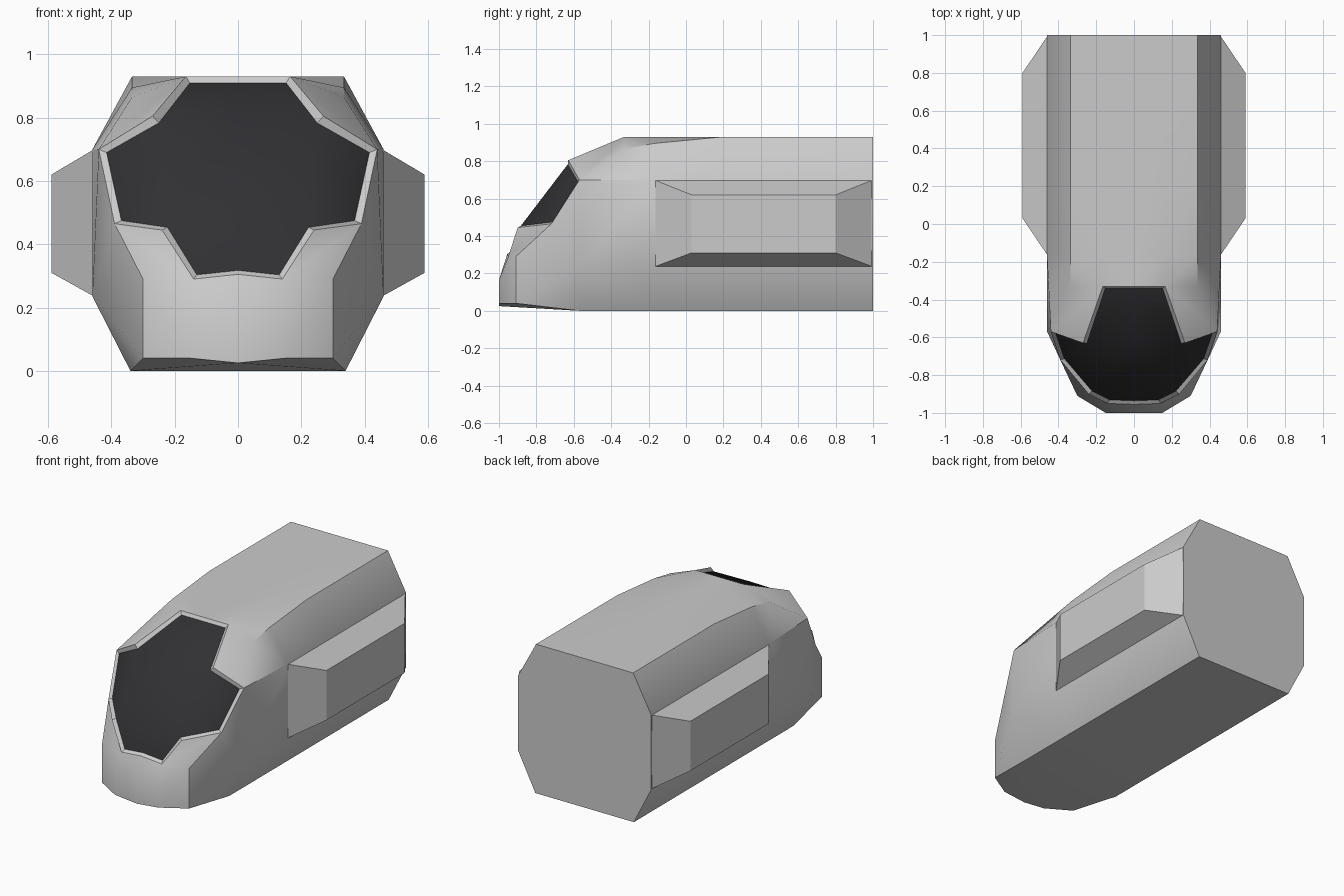
import bpy, bmesh
from math import radians
from mathutils import Vector

if "Cube" in bpy.data.objects:
    bpy.data.objects.remove(bpy.data.objects["Cube"])

dark = bpy.data.materials.new("dark_glass")
dark.diffuse_color = (0.03, 0.03, 0.033, 1)
dark.use_nodes = True
dark.node_tree.nodes["Principled BSDF"].inputs["Base Color"].default_value = dark.diffuse_color


def finish(bm, name, angle, mat=None):
    me = bpy.data.meshes.new(name)
    bm.to_mesh(me)
    bm.free()
    ob = bpy.data.objects.new(name, me)
    bpy.context.collection.objects.link(ob)
    if mat:
        me.materials.append(mat)
    bpy.ops.object.select_all(action='DESELECT')
    ob.select_set(True)
    bpy.context.view_layer.objects.active = ob
    bpy.ops.object.shade_smooth_by_angle(angle=radians(angle))
    return ob


# Named points of the right half of the cab
P = dict(
    # windshield outline, top to bottom
    g0=(.165, -.33, .93), g1=(.27, -.63, .805), g2=(.44, -.57, .70),
    g3=(.39, -.72, .465), g4=(.24, -.90, .445), g5=(.14, -.95, .29),
    c0=(0, -.33, .93), c1=(0, -.63, .805), c4=(0, -.90, .445), c5=(0, -.955, .305),
    # pillar corner, waist and floor front
    r=(.335, -.33, .865), w=(.46, -.57, .235), b=(.34, -.57, 0), cb=(0, -.57, 0),
    # nose
    n0=(.30, -.91, .29), n1=(.15, -1, .165), cn=(0, -1, .165),
    m0=(.30, -.91, .04), m1=(.15, -1, .04), cm=(0, -1, .025),
)
# Octagonal hull sections: (tag, y, height of roof edge)
for tag, y, z in (("A", -.17, .895), ("B", .2, .93), ("C", 1, .93)):
    ring = [(0, .93), (.165, .93), (.335, z), (.46, .70), (.46, .235), (.34, 0), (0, 0)]
    for i, (x, h) in enumerate(ring):
        P[f"{tag}{i}"] = (x, y, h)

glass = ["c0 c1 g1 g0", "c1 c4 g4 g1", "g1 g4 g3 g2", "c4 c5 g5 g4"]
shell = ["g0 g1 g2 r", "g3 g4 g5 n0", "g5 c5 cn n1", "n0 g5 n1",
         "n0 n1 m1 m0", "n1 cn cm m1", "w g3 n0", "w n0 m0", "w m0 b",
         "b m0 m1", "b m1 cm cb", "g2 g3 w", "r g2 A3"]
front = ["c0", "g0", "r", "A3", "w", "b", "cb"]
shell += [f"{front[i]} {front[i+1]} A{i+1} A{i}" for i in (0, 1, 4, 5)]
shell += ["r A3 A2", "A3 g2 w", "A3 w A4"]
shell = [s for s in shell if s != "A3 w A5 A4"]
shell[shell.index("w b A5 A4")] = "w b A5 A4"
shell += [f"{s}{i} {s}{i+1} {t}{i+1} {t}{i}" for s, t in ("AB", "BC") for i in range(6)]
shell.append(" ".join(f"C{i}" for i in range(7)))

# Mirror the half shell, weld and recess the windshield
bm = bmesh.new()
for side in (1, -1):
    v = {k: bm.verts.new((p[0] * side, p[1], p[2])) for k, p in P.items()}
    for faces, idx in ((glass, 1), (shell, 0)):
        for f in faces:
            bm.faces.new([v[k] for k in f.split()]).material_index = idx
bmesh.ops.remove_doubles(bm, verts=bm.verts, dist=1e-4)
bmesh.ops.recalc_face_normals(bm, faces=bm.faces)
pane = [f for f in bm.faces if f.material_index == 1]
rim = bmesh.ops.inset_region(bm, faces=pane, thickness=.018, depth=-.014,
                             use_even_offset=True)["faces"]
for f in rim:
    f.material_index = 0

# Split into body and windshield objects
for name, keep, angle, mat in (("cab_body", 0, 32, None), ("windshield", 1, 40, dark)):
    part = bm.copy()
    bmesh.ops.delete(part, geom=[f for f in part.faces if f.material_index != keep],
                     context='FACES')
    for f in part.faces:
        f.material_index = 0
    finish(part, name, angle, mat)
bm.free()

# Tapered side pods
for side, name in ((1, "side_pod_right"), (-1, "side_pod_left")):
    bm = bmesh.new()
    bmesh.ops.create_cube(bm, size=2)
    for v in bm.verts:
        outer = v.co.x > 0
        y0, y1, z0, z1 = (.03, .80, .31, .62) if outer else (-.17, 1, .235, .70)
        v.co = Vector((side * (.59 if outer else .455),
                       y1 if v.co.y > 0 else y0, z1 if v.co.z > 0 else z0))
    bmesh.ops.recalc_face_normals(bm, faces=bm.faces)
    finish(bm, name, 20)
